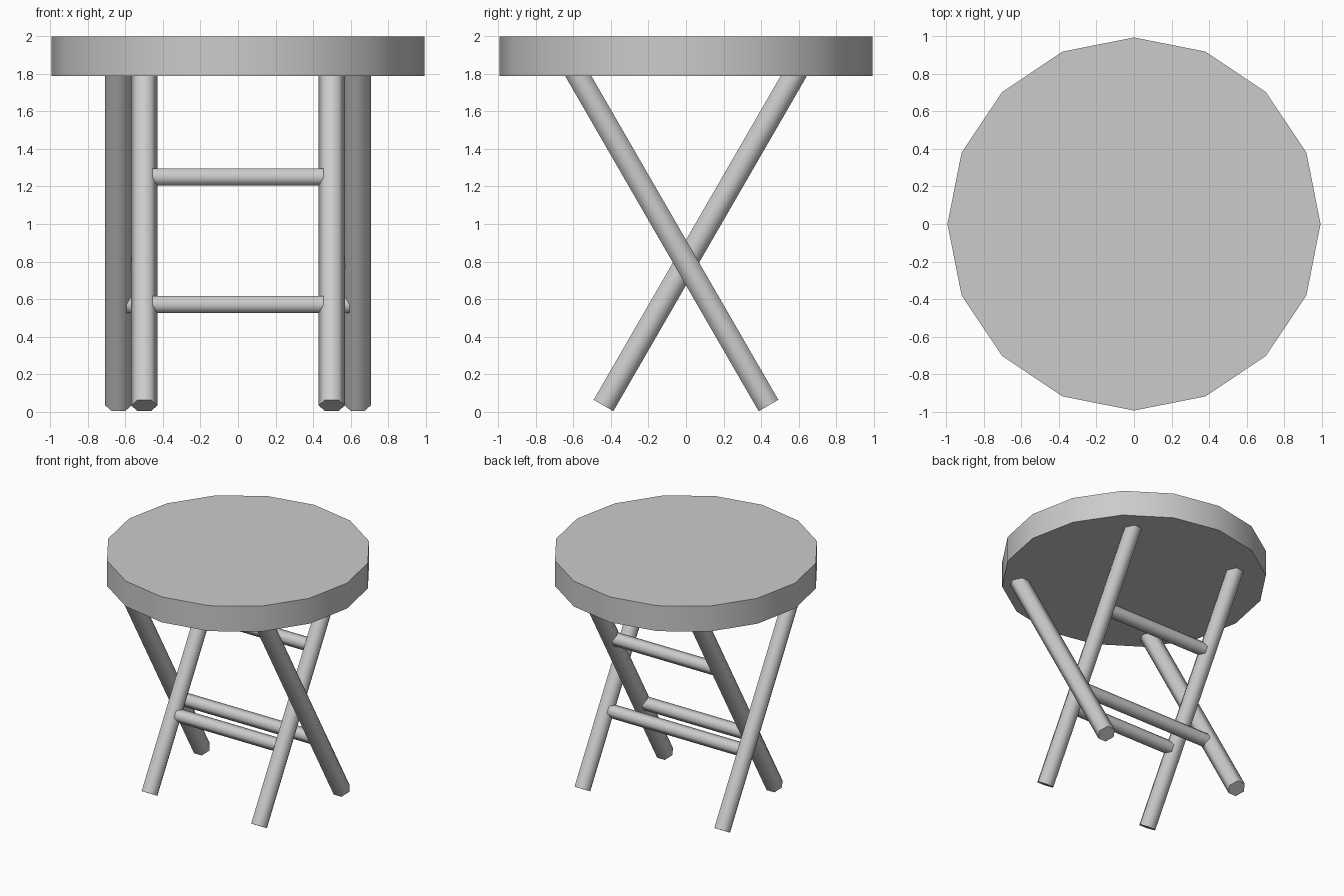
import bpy, bmesh, math
from mathutils import Matrix, Vector

cube = bpy.data.objects.get("Cube")
if cube:
    bpy.data.objects.remove(cube, do_unlink=True)

grey = bpy.data.materials.new("light_grey")
grey.use_nodes = True
grey.diffuse_color = (0.6, 0.6, 0.6, 1)
grey.node_tree.nodes["Principled BSDF"].inputs["Base Color"].default_value = (0.6, 0.6, 0.6, 1)

TILT = math.radians(30)
FOOT_Y, FOOT_Z = 0.44, 0.032


def rod(name, sides, radius, length, matrix):
    """Capped prism centred on its own axis, smooth around and sharp at the caps."""
    bm = bmesh.new()
    bmesh.ops.create_cone(bm, cap_ends=True, segments=sides, radius1=radius,
                          radius2=radius, depth=length, matrix=matrix)
    mesh = bpy.data.meshes.new(name)
    bm.to_mesh(mesh)
    bm.free()
    mesh.materials.append(grey)
    obj = bpy.data.objects.new(name, mesh)
    bpy.context.collection.objects.link(obj)
    bpy.ops.object.select_all(action='DESELECT')
    obj.select_set(True)
    bpy.context.view_layer.objects.active = obj
    bpy.ops.object.shade_smooth_by_angle(angle=math.radians(65))


# Round seat
rod("seat", 16, 0.995, 0.21, Matrix.Translation((0, 0, 1.895)))


def frame(label, half_width, lean, rung_heights):
    """Pair of tilted legs joined by rungs; lean is the way the tops go in y."""
    axis = Vector((0, lean * math.sin(TILT), math.cos(TILT)))
    foot = Vector((0, -lean * FOOT_Y, FOOT_Z))
    length = 2.08
    turn = Matrix.Rotation(-lean * TILT, 4, 'X') @ Matrix.Rotation(math.pi / 2, 4, 'Z')
    for side, word in ((1, "left"), (-1, "right")):
        centre = foot + axis * length / 2 + Vector((side * half_width, 0, 0))
        rod(f"{label}_leg_{word}", 6, 0.07, length, Matrix.Translation(centre) @ turn)
    for i, z in enumerate(rung_heights):
        centre = foot + axis * (z - FOOT_Z) / axis.z
        rod(f"{label}_rung_{i + 1}", 6, 0.053, 2 * half_width,
            Matrix.Translation(centre) @ Matrix.Rotation(math.pi / 2, 4, 'Y'))


# Two crossing leg frames
frame("inner", 0.5, 1, (0.57, 1.25))
frame("outer", 0.638, -1, (0.57,))
